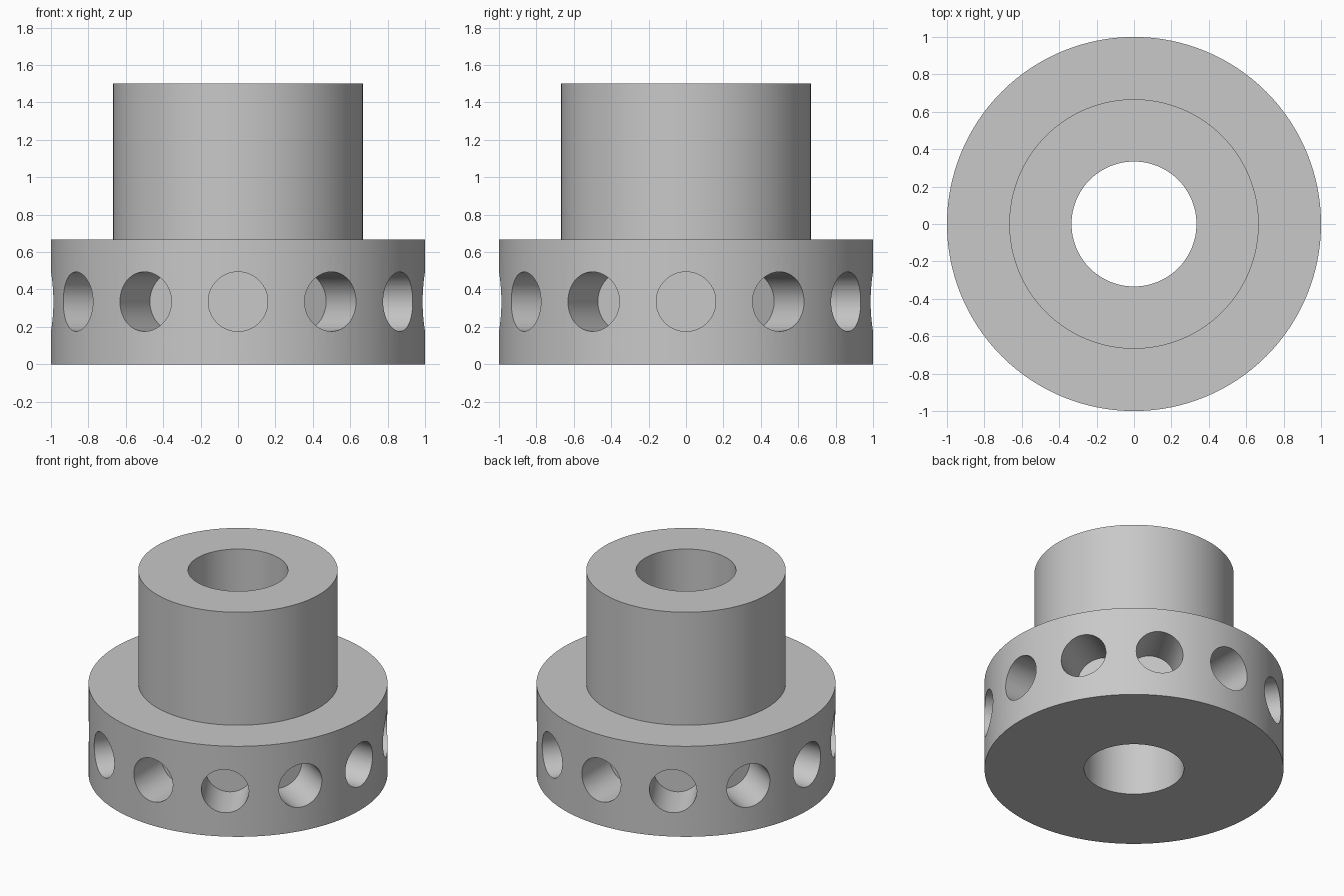
import bpy, bmesh, math
from mathutils import Matrix

if "Cube" in bpy.data.objects:
    bpy.data.objects.remove(bpy.data.objects["Cube"])

SEGMENTS = 128
HOLES = 12

grey = bpy.data.materials.new("light_grey")
grey.diffuse_color = (0.58, 0.58, 0.58, 1)
grey.use_nodes = True
grey.node_tree.nodes["Principled BSDF"].inputs["Base Color"].default_value = grey.diffuse_color


def make_object(name, bm):
    bmesh.ops.recalc_face_normals(bm, faces=bm.faces)
    mesh = bpy.data.meshes.new(name)
    bm.to_mesh(mesh)
    bm.free()
    obj = bpy.data.objects.new(name, mesh)
    bpy.context.collection.objects.link(obj)
    mesh.materials.append(grey)
    return obj


# Flanged collar with a through bore: closed (radius, height) profile revolved around z
profile = [(0.334, 0), (1, 0), (1, 0.668), (0.667, 0.668), (0.667, 1.502), (0.334, 1.502)]
bm = bmesh.new()
rings = []
for i in range(SEGMENTS):
    a = 2 * math.pi * i / SEGMENTS
    rings.append([bm.verts.new((r * math.cos(a), r * math.sin(a), z)) for r, z in profile])
for i, ring in enumerate(rings):
    following = rings[(i + 1) % SEGMENTS]
    for j in range(len(profile)):
        k = (j + 1) % len(profile)
        bm.faces.new((ring[j], following[j], following[k], ring[k]))
collar = make_object("flanged_collar", bm)

# Radial blind holes with flat floors, evenly spaced around the flange
bm = bmesh.new()
inner, outer = 0.667, 1.15
for i in range(HOLES):
    place = (Matrix.Rotation(2 * math.pi * i / HOLES, 4, 'Z')
             @ Matrix.Translation(((inner + outer) / 2, 0, 0.335))
             @ Matrix.Rotation(math.pi / 2, 4, 'Y'))
    bmesh.ops.create_cone(bm, cap_ends=True, segments=64, radius1=0.159, radius2=0.159,
                          depth=outer - inner, matrix=place)
cutter = make_object("hole_cutter", bm)
cutter.hide_render = True

cut = collar.modifiers.new("radial_holes", 'BOOLEAN')
cut.operation = 'DIFFERENCE'
cut.solver = 'EXACT'
cut.object = cutter
bpy.context.view_layer.objects.active = collar
collar.select_set(True)
bpy.ops.object.modifier_apply(modifier=cut.name)
bpy.data.objects.remove(cutter, do_unlink=True)

# Smooth round walls, crisp rims
bpy.ops.object.shade_smooth_by_angle(angle=math.radians(30))
